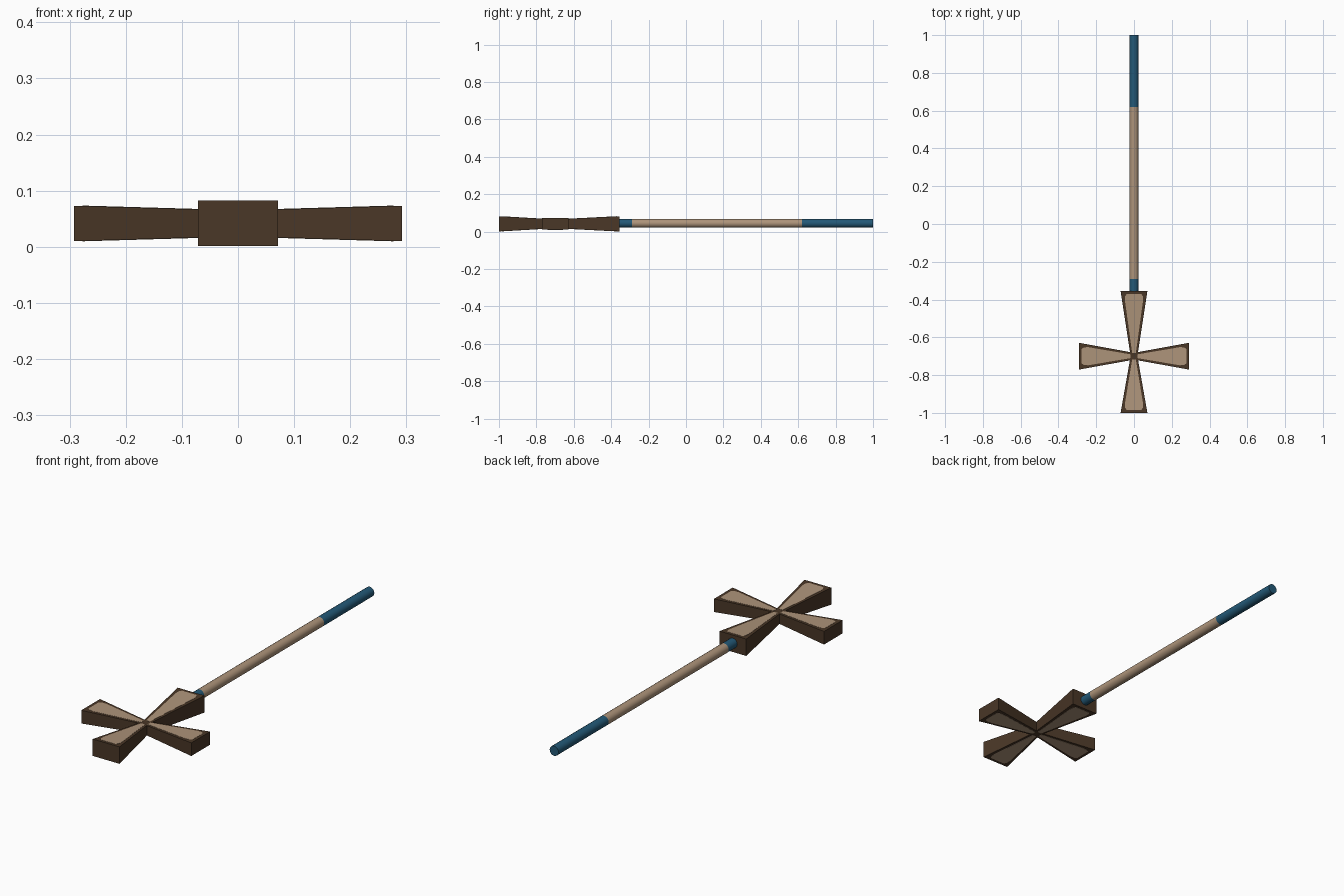
import bpy, math
from mathutils import Matrix, Vector

if "Cube" in bpy.data.objects:
    bpy.data.objects.remove(bpy.data.objects["Cube"])

def material(name, rgb):
    m = bpy.data.materials.new(name)
    m.diffuse_color = (*rgb, 1)
    m.use_nodes = True
    m.node_tree.nodes["Principled BSDF"].inputs["Base Color"].default_value = m.diffuse_color
    return m

BROWN = material("dark brown", (0.068, 0.038, 0.020))
TAN = material("tan", (0.42, 0.295, 0.195))
BLUE = material("deep blue", (0.017, 0.10, 0.185))

ZC = 0.0415                      # mid height of the head
HUB = Vector((0, -0.70, ZC))     # crossing point of the four arms

def make(name, verts, faces, mat):
    me = bpy.data.meshes.new(name)
    me.from_pydata(verts, [], faces)
    me.update()
    me.materials.append(mat)
    ob = bpy.data.objects.new(name, me)
    bpy.context.collection.objects.link(ob)
    return ob

def flared_prism(name, stations, angle, mat):
    """Loft of rectangles along +x: stations are (distance, half width, half height)."""
    rot = Matrix.Rotation(angle, 3, 'Z')
    verts, faces = [], []
    for d, w, h in stations:
        for sy, sz in ((-1, -1), (1, -1), (1, 1), (-1, 1)):
            verts.append(rot @ Vector((d, sy * w, sz * h)) + HUB)
    for s in range(len(stations) - 1):
        a = s * 4
        for i in range(4):
            j = (i + 1) % 4
            faces.append((a + i, a + j, a + 4 + j, a + 4 + i))
    n = len(verts)
    faces += [(3, 2, 1, 0), (n - 4, n - 3, n - 2, n - 1)]
    return make(name, verts, faces, mat)

# Four flared arms, each with a tan panel showing on top and underside
arms = (("right_arm", 0, 0.292, 0.0315), ("back_arm", 90, 0.345, 0.0405),
        ("left_arm", 180, 0.292, 0.0315), ("front_arm", 270, 0.30, 0.0405))
for name, deg, length, h_end in arms:
    h0, w0, w1 = 0.023, 0.018, 0.071
    a = math.radians(deg)
    flared_prism(name, [(0, w0, h0), (length, w1, h_end)], a, BROWN)
    thick = lambda d: h0 + (h_end - h0) * d / length + 0.0008
    stations = [(d, w, thick(d)) for d, w in
                ((0.018, 0.010), (length - 0.05, 0.048),
                 (length - 0.028, 0.047), (length - 0.015, 0.039))]
    flared_prism(name + "_panel", stations, a, TAN)

# Long round handle in three sections
def rod(name, y0, y1, r, mat):
    bpy.ops.mesh.primitive_cylinder_add(vertices=16, radius=r, depth=y1 - y0,
                                        location=(0, (y0 + y1) / 2, 0.044),
                                        rotation=(math.pi / 2, 0, 0))
    ob = bpy.context.object
    ob.name = name
    ob.data.materials.append(mat)
    bpy.ops.object.shade_smooth_by_angle(angle=math.radians(40))

rod("handle_collar", -0.37, -0.29, 0.0235, BLUE)
rod("handle_shaft", -0.29, 0.62, 0.0235, TAN)
rod("handle_grip", 0.62, 1.0, 0.0235, BLUE)
